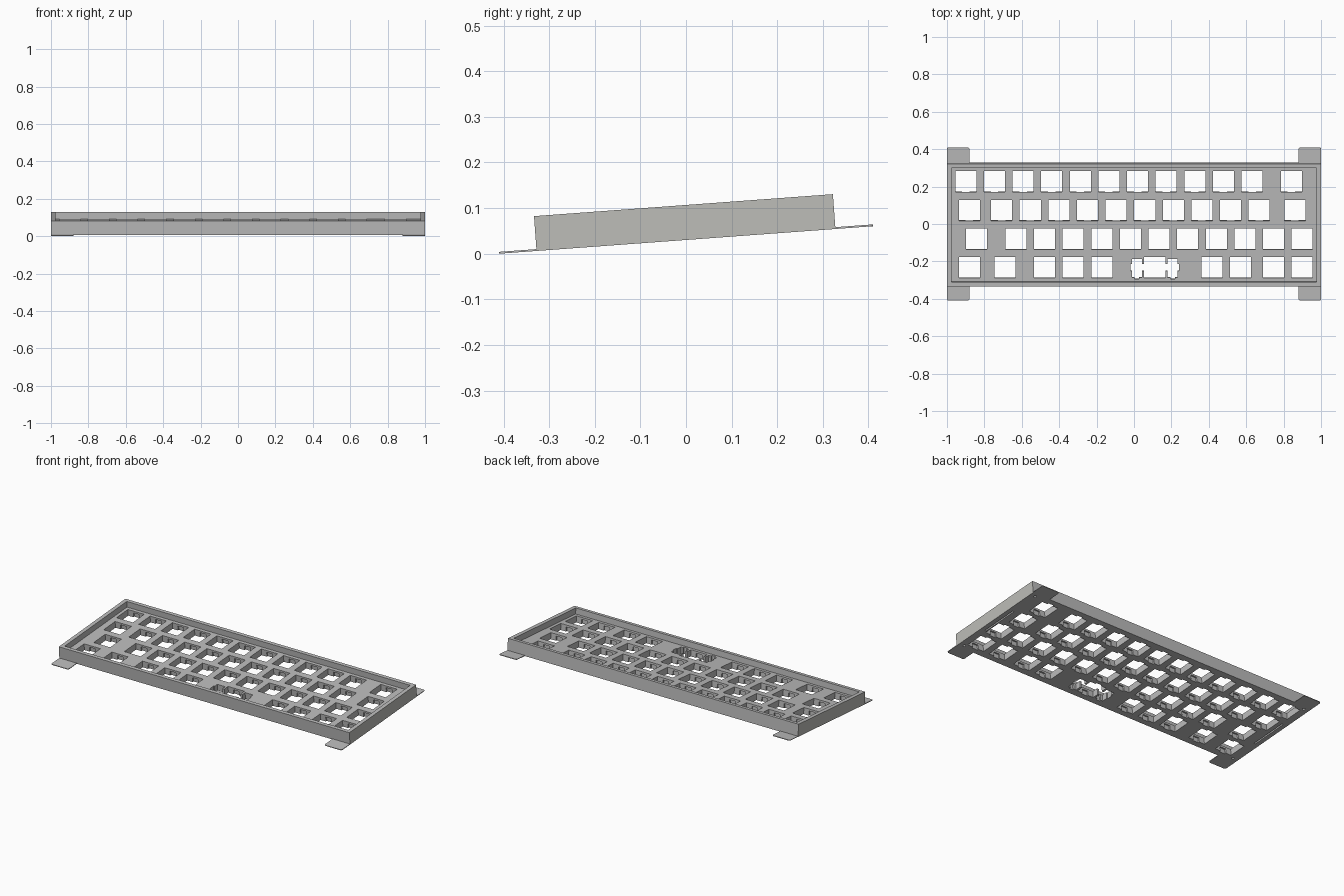
import bpy, bmesh, math
from mathutils import Matrix

if "Cube" in bpy.data.objects:
    bpy.data.objects.remove(bpy.data.objects["Cube"])

U = 0.153            # key pitch
LEFT = -6.375 * U    # left edge of the key area
HOLE = 0.1125        # switch opening
HEIGHT, PLATE = 0.0765, 0.04
HALF_Y = 0.3285
TILT = Matrix.Translation((0, 0, 0.030)) @ Matrix.Rotation(math.radians(4.2), 4, 'X')


def material(name, rgb):
    m = bpy.data.materials.new(name)
    m.diffuse_color = (*rgb, 1)
    m.use_nodes = True
    m.node_tree.nodes["Principled BSDF"].inputs["Base Color"].default_value = m.diffuse_color
    return m


GREY = material("light_grey", (0.50, 0.50, 0.50))
WARM = material("warm_grey", (0.51, 0.51, 0.48))


def finish(name, bm):
    bmesh.ops.recalc_face_normals(bm, faces=bm.faces)
    me = bpy.data.meshes.new(name)
    bm.to_mesh(me)
    bm.free()
    me.materials.append(GREY)
    ob = bpy.data.objects.new(name, me)
    bpy.context.collection.objects.link(ob)
    return ob


def boxes(name, specs):
    """One mesh of separate boxes, each (x0, x1, y0, y1, z0, z1)."""
    bm = bmesh.new()
    for x0, x1, y0, y1, z0, z1 in specs:
        mat = Matrix.Translation(((x0 + x1) / 2, (y0 + y1) / 2, (z0 + z1) / 2)) \
            @ Matrix.Diagonal((x1 - x0, y1 - y0, z1 - z0, 1))
        bmesh.ops.create_cube(bm, size=1, matrix=mat)
    return finish(name, bm)


def centred(cx, cy, w, h, z0, z1):
    return (cx - w / 2, cx + w / 2, cy - h / 2, cy + h / 2, z0, z1)


# Outer case block, with its two end faces in the warmer grey
case = boxes("case", [(-1, 1, -HALF_Y, HALF_Y, 0, HEIGHT)])
case.data.materials.append(WARM)
for f in case.data.polygons:
    f.material_index = int(abs(f.normal.x) > 0.9)

# Key positions in key units, row by row from the back
SPACE = 7.1
rows = [
    [i + 0.5 for i in range(11)] + [11.875],
    [0.625] + [i + 1.75 for i in range(10)] + [12.0],
    [0.875] + [i + 2.25 for i in range(11)],
    [0.625, 1.875, 3.25, 4.25, 5.25, SPACE, 9.1, 10.1, 11.25, 12.25],
]
keys = [(LEFT + u * U, (1.5 - r) * U) for r, row in enumerate(rows) for u in row]

# Cutters: recessed tray, switch openings, clip notches below the plate top
LOW, HIGH = -0.02, PLATE + 0.012
cutters = [
    boxes("tray_cutter", [(LEFT, -LEFT, -2 * U, 2 * U, PLATE, 0.2)]),
    boxes("switch_cutter", [centred(x, y, HOLE, HOLE, LOW, HIGH) for x, y in keys]),
    boxes("clip_cutter", [centred(x, y, 0.04, HOLE + 0.018, LOW - 0.003, PLATE - 0.012)
                          for x, y in keys]),
]

# Wide key: stabiliser slots either side, joined by a channel
sx, sy = LEFT + SPACE * U, -1.5 * U
sides = [sx - 0.0957, sx + 0.0957]
cutters += [
    boxes("stabiliser_cutter", [centred(x, sy - 0.004, 0.054, 0.099, LOW - 0.01, HIGH + 0.002)
                                for x in sides]),
    boxes("stabiliser_foot_cutter", [centred(x, sy - 0.05, 0.024, 0.026, LOW - 0.013, HIGH + 0.003)
                                     for x in sides]),
    boxes("stabiliser_channel_cutter", [centred(sx, sy, 0.26, 0.037, LOW - 0.016, HIGH + 0.004)]),
]

# Underside grooves and blind screw holes
cutters.append(boxes("groove_cutter", [centred(s * 0.967, 0, 0.009, 0.24, -0.02, 0.015)
                                       for s in (-1, 1)]))
bm = bmesh.new()
for sx_ in (-1, 1):
    for sy_ in (-1, 1):
        bmesh.ops.create_cone(bm, cap_ends=True, segments=16, radius1=0.008, radius2=0.008,
                              depth=0.05, matrix=Matrix.Translation((sx_ * 0.965, sy_ * 0.304, 0)))
cutters.append(finish("screw_cutter", bm))

for c in cutters:
    c.hide_render = True
    mod = case.modifiers.new(c.name, 'BOOLEAN')
    mod.operation, mod.solver, mod.object = 'DIFFERENCE', 'EXACT', c
dg = bpy.context.evaluated_depsgraph_get()
cut_mesh = bpy.data.meshes.new_from_object(case.evaluated_get(dg))
case.modifiers.clear()
case.data = cut_mesh
for c in cutters:
    bpy.data.objects.remove(c)
case.data.transform(TILT)

# Thin corner tabs with rounded outer corners
for sx_, side in ((-1, "left"), (1, "right")):
    for sy_, end in ((-1, "front"), (1, "back")):
        r, tip = 0.01, 0.411
        pts = [(0.88, HALF_Y), (1.0, HALF_Y)]
        for cx, start in ((1.0 - r, 0), (0.88 + r, 90)):
            for k in range(4):
                a = math.radians(start + 30 * k)
                pts.append((cx + r * math.cos(a), tip - r + r * math.sin(a)))
        bm = bmesh.new()
        face = bm.faces.new([bm.verts.new((sx_ * x, sy_ * y, 0)) for x, y in pts])
        ext = bmesh.ops.extrude_face_region(bm, geom=[face])
        top = [v for v in ext["geom"] if isinstance(v, bmesh.types.BMVert)]
        bmesh.ops.translate(bm, verts=top, vec=(0, 0, 0.004))
        tab = finish(f"{end}_{side}_tab", bm)
        tab.data.transform(TILT)
